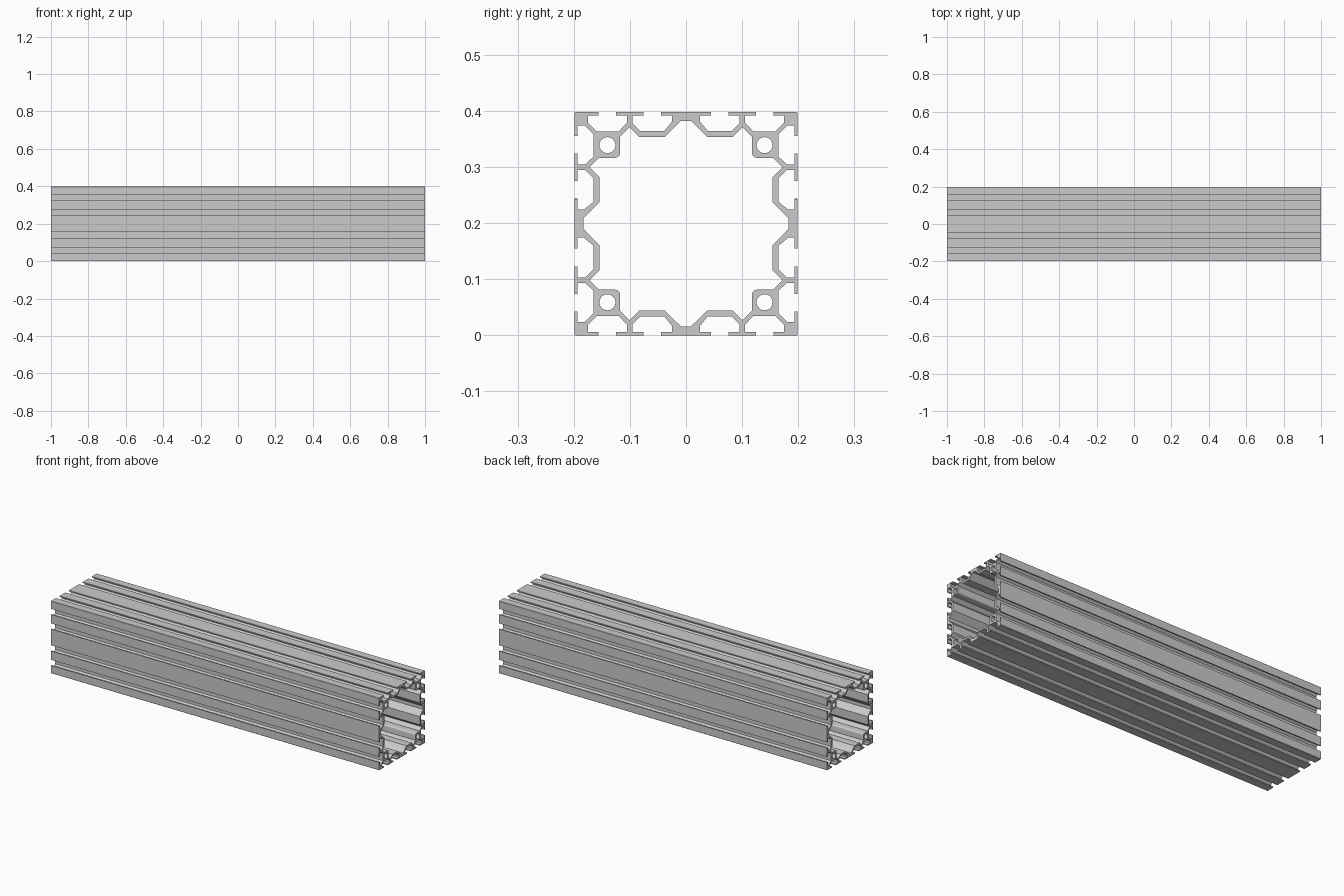
import bpy
from math import pi, sin, cos, radians

if "Cube" in bpy.data.objects:
    bpy.data.objects.remove(bpy.data.objects["Cube"])

HALF = 0.199          # half of the square section
LENGTH = 2.0


def full_loop(octant):
    """Mirror an eighth about the diagonal, then turn it four times."""
    quarter = octant + [(w, u) for u, w in reversed(octant)]
    loop = []
    for _ in range(4):
        loop += quarter
        quarter = [(w, -u) for u, w in quarter]
    return loop


def add_loop(curve, pts):
    spline = curve.splines.new('POLY')
    spline.points.add(len(pts) - 1)
    for p, (x, y) in zip(spline.points, pts):
        p.co = (x, y, 0, 1)
    spline.use_cyclic_u = True


# Outer outline of one eighth: (distance along face, depth below face)
outer = [(.0445, 0), (.0445, .006), (.025, .006), (.025, .017),
         (.039, .034), (.081, .034), (.0955, .0195), (.0955, .006),
         (.076, .006), (.076, 0), (.125, 0), (.125, .006),
         (.1055, .006), (.1055, .0195), (.120, .0345), (.159, .0345),
         (.175, .0185), (.175, .006), (.156, .006), (.156, 0), (.1975, 0)]

# Inner cavity outline of one eighth, ending at the rounded screw boss
inner = [(.009, .016), (.038, .0445), (.083, .0445), (.1005, .027), (.1175, .044)]

profile = bpy.data.curves.new("extruded_beam", 'CURVE')
profile.dimensions = '2D'
profile.fill_mode = 'BOTH'
profile.extrude = LENGTH / 2

add_loop(profile, full_loop([(u, HALF - d) for u, d in outer]))
r, c = .009, .1265
boss = [(c + r * cos(radians(a)), c + r * sin(radians(a))) for a in (180, 198, 216)]
add_loop(profile, full_loop([(u, HALF - d) for u, d in inner] + boss))

# Screw holes in the four bosses
for sx in (-1, 1):
    for sy in (-1, 1):
        add_loop(profile, [(sx * .14 + .0143 * cos(2 * pi * i / 32),
                            sy * .14 + .0143 * sin(2 * pi * i / 32)) for i in range(32)])

# Lay the section in the YZ plane so the beam runs along x
beam = bpy.data.objects.new("extruded_beam", profile)
bpy.context.collection.objects.link(beam)
beam.rotation_euler = (pi / 2, 0, pi / 2)
beam.location = (0, 0, HALF)

bpy.context.view_layer.objects.active = beam
beam.select_set(True)
bpy.ops.object.convert(target='MESH')
bpy.ops.object.shade_smooth_by_angle(angle=radians(25))
